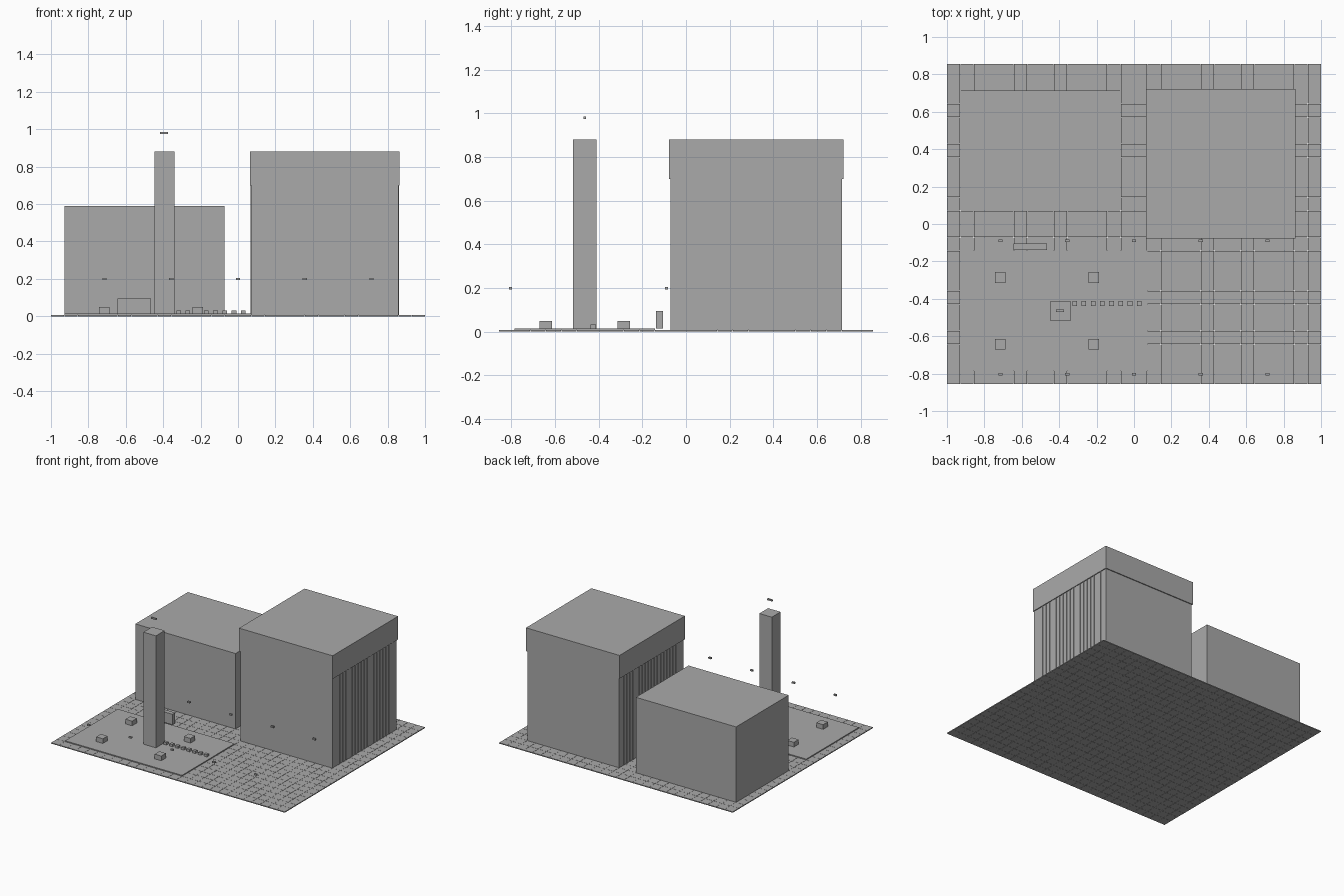
import bpy, bmesh
from mathutils import Matrix, Vector

if "Cube" in bpy.data.objects:
    bpy.data.objects.remove(bpy.data.objects["Cube"])

grey = bpy.data.materials.new("concrete_grey")
grey.diffuse_color = (0.4, 0.4, 0.4, 1)
grey.use_nodes = True
grey.node_tree.nodes["Principled BSDF"].inputs["Base Color"].default_value = grey.diffuse_color


def boxes(name, items):
    """One object made of boxes, each given as (x0, x1, y0, y1, z0, z1)."""
    bm = bmesh.new()
    for x0, x1, y0, y1, z0, z1 in items:
        centre = Vector(((x0 + x1) / 2, (y0 + y1) / 2, (z0 + z1) / 2))
        size = Matrix.Diagonal((x1 - x0, y1 - y0, z1 - z0, 1))
        bmesh.ops.create_cube(bm, size=1, matrix=Matrix.Translation(centre) @ size)
    mesh = bpy.data.meshes.new(name)
    bm.to_mesh(mesh)
    bm.free()
    mesh.materials.append(grey)
    obj = bpy.data.objects.new(name, mesh)
    bpy.context.collection.objects.link(obj)
    return obj


def around(x, y, z, sx, sy, sz):
    """Box limits from a centre and a size."""
    return (x - sx / 2, x + sx / 2, y - sy / 2, y + sy / 2, z - sz / 2, z + sz / 2)


U = 1 / 14      # paving module
G = 0.007       # paving top
P = 0.014       # plaza top

# Paving: 28 x 24 square slabs with narrow joints
boxes("paving_slabs", [around((i - 13.5) * U, (j - 11.5) * U, G / 2, U * 0.98, U * 0.98, G)
                       for i in range(28) for j in range(24)])

# Raised plaza in the front left
boxes("plaza", [(-13 * U, U, -11 * U, -2 * U, G, P)])

# Low hall at the back left
boxes("low_hall", [(-13 * U, -U, U, 10 * U, G, 0.59)])

# Tall hall with overhanging roof block and side fins
boxes("tall_hall", [(U, 12 * U, -U, 10 * U, G, 0.70)])
boxes("roof_block", [(0.064, 0.864, -0.0786, 0.7214, 0.70, 0.88)])
boxes("side_fins", [around(x, 0.0206 + i * 0.0375, 0.3535, 0.008, 0.0075, 0.693)
                    for x in (U, 12 * U) for i in range(18)])

# Tower on the plaza, with a small lamp floating above it
boxes("tower", [around(-0.393, -0.4643, 0.447, 0.107, 0.107, 0.866)])
boxes("tower_lamp", [around(-0.395, -0.4643, 0.98, 0.043, 0.0125, 0.011)])

# Planters, sign wall and bollards
boxes("planters", [around(x, y, 0.032, 0.057, 0.057, 0.036)
                   for x in (-0.7143, -0.2143) for y in (-0.2857, -0.6429)])
boxes("sign_wall", [(-0.643, -0.464, -0.1385, -0.1045, P, 0.095)])
boxes("bollards", [around(-0.317 + i * 0.0492, -0.425, 0.023, 0.025, 0.025, 0.018)
                   for i in range(8)])

# Two rows of floating lamps
boxes("street_lamps", [around(i * 5 * U, y, 0.2, 0.022, 0.0135, 0.0115)
                       for i in range(-2, 3) for y in (-0.804, -0.0893)])
